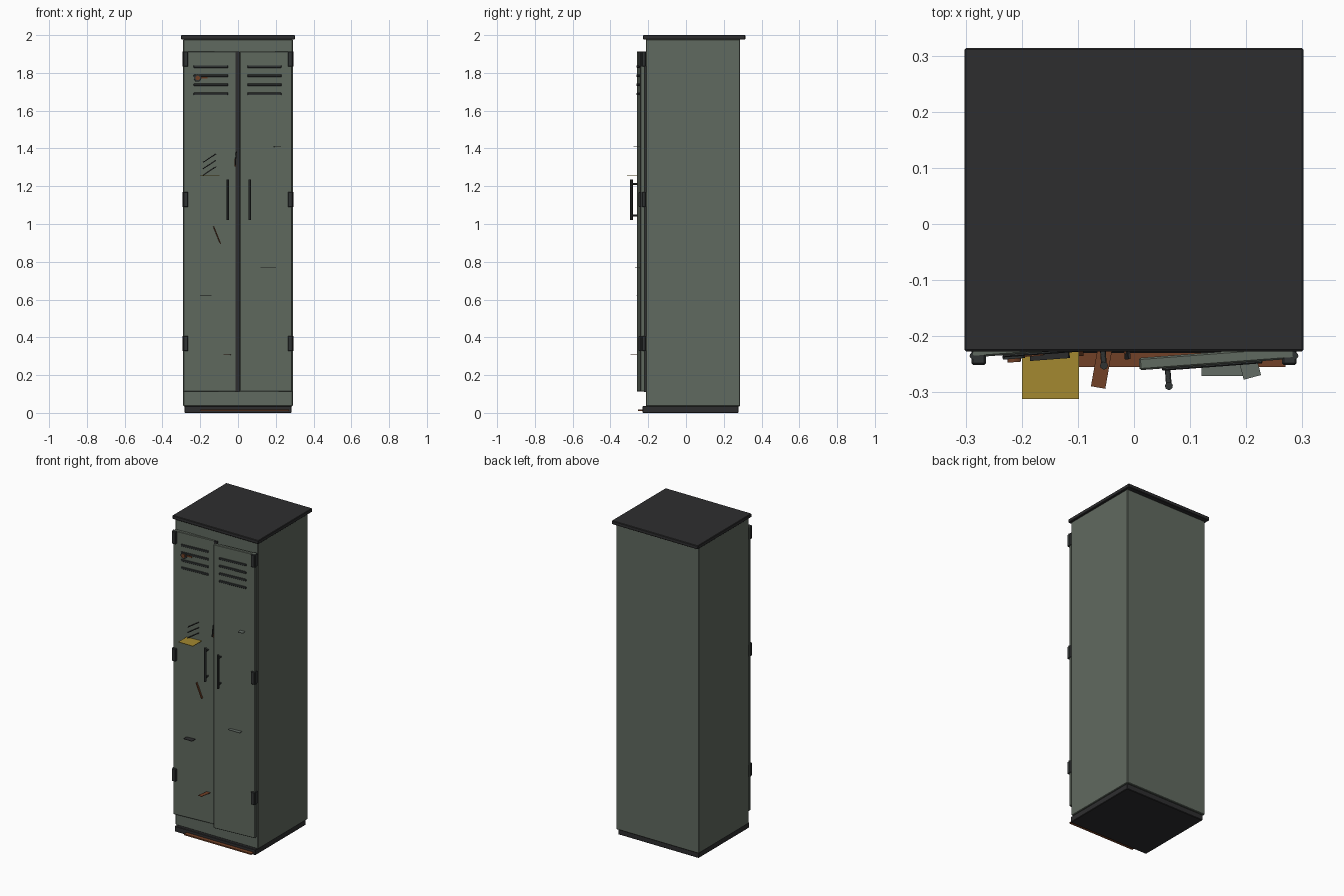
import bpy, math
from mathutils import Matrix, Vector

if "Cube" in bpy.data.objects:
    bpy.data.objects.remove(bpy.data.objects["Cube"])


def material(name, rgb):
    m = bpy.data.materials.new(name)
    m.diffuse_color = (*rgb, 1)
    m.use_nodes = True
    m.node_tree.nodes["Principled BSDF"].inputs["Base Color"].default_value = m.diffuse_color
    return m


GREEN = material("grey green paint", (0.118, 0.142, 0.115))
CHIP = material("worn pale paint", (0.125, 0.15, 0.13))
BLACK = material("black metal", (0.027, 0.027, 0.028))
IRON = material("dark iron", (0.03, 0.034, 0.034))
RUST = material("rust", (0.165, 0.052, 0.02))
YELLOW = material("yellow tag", (0.37, 0.25, 0.03))

ANGLE = math.atan(0.075)   # both doors hang slightly crooked
WORLD = Matrix.Identity(4)


def box(name, lo, hi, mat, frame=WORLD, bevel=0, spin=None):
    """Box between two corners in a frame, optionally spun (axis, degrees) about its centre."""
    lo, hi = Vector(lo), Vector(hi)
    bpy.ops.mesh.primitive_cube_add(size=1)
    o = bpy.context.object
    o.name = name
    turn = Matrix.Rotation(math.radians(spin[1]), 4, spin[0]) if spin else WORLD
    o.data.transform(Matrix.Diagonal((*(hi - lo), 1)))
    o.matrix_world = frame @ Matrix.Translation((lo + hi) / 2) @ turn
    o.data.materials.append(mat)
    if bevel:
        b = o.modifiers.new("bevel", 'BEVEL')
        b.width = bevel
        b.segments = 1
    return o


def rod(name, a, b, radius, mat, frame=WORLD, sides=12):
    """Cylinder from a to b in a frame."""
    a, b = Vector(a), Vector(b)
    bpy.ops.mesh.primitive_cylinder_add(radius=radius, depth=(b - a).length, vertices=sides)
    o = bpy.context.object
    o.name = name
    turn = (b - a).to_track_quat('Z', 'Y').to_matrix().to_4x4()
    o.matrix_world = frame @ Matrix.Translation((a + b) / 2) @ turn
    o.data.materials.append(mat)
    bpy.ops.object.shade_smooth_by_angle()
    return o


# Cabinet shell
box("cabinet_body", (-0.29, -0.213, 0.035), (0.29, 0.287, 1.978), GREEN, bevel=0.003)
box("roof_slab", (-0.302, -0.227, 1.977), (0.302, 0.314, 2.0), BLACK, bevel=0.003)
box("base_plinth", (-0.283, -0.23, 0.0), (0.283, 0.277, 0.036), BLACK, bevel=0.003)
box("base_rust", (-0.2, -0.255, 0.009), (0.27, -0.229, 0.017), RUST)
box("centre_gap", (-0.013, -0.222, 0.11), (0.008, -0.212, 1.913), BLACK)

# Doors: frame origin is the front face at x = 0, local -y points outward
doors = {
    "left": (-0.29, -0.01, -0.238 + 0.075 * 0.29, -0.056),
    "right": (0.01, 0.287, -0.24 - 0.075 * 0.285, 0.06),
}
frames = {}
for side, (x0, x1, y, hx) in doors.items():
    f = Matrix.Translation((0, y, 0)) @ Matrix.Rotation(ANGLE, 4, 'Z')
    frames[side] = f
    s = -1 if side == "left" else 1
    box(side + "_door", (x0, 0, 0.112), (x1, 0.022, 1.913), GREEN, f, bevel=0.003)

    # Vent slats
    vx = (-0.235, -0.053) if s < 0 else (0.05, 0.23)
    for i in range(4):
        z = 1.833 - i * 0.048
        box(f"{side}_vent_{i + 1}", (vx[0], -0.004, z - 0.007), (vx[1], 0.004, z + 0.007),
            IRON, f, bevel=0.002)

    # Bar handle with two standoffs
    rod(side + "_handle", (hx, -0.032, 1.022), (hx, -0.032, 1.235), 0.007, IRON, f)
    for j, z in enumerate((1.045, 1.212)):
        rod(f"{side}_handle_post_{j + 1}", (hx, -0.032, z), (hx, 0.004, z), 0.005, IRON, f)

    # Hinges on the outer edge
    for j, z in enumerate((1.873, 1.13, 0.367)):
        box(f"{side}_hinge_{j + 1}", (s * 0.277 - 0.013, -0.251, z - 0.04),
            (s * 0.277 + 0.013, -0.213, z + 0.04), IRON, bevel=0.003)
        rod(f"{side}_hinge_pin_{j + 1}", (s * 0.287, -0.235, z - 0.04),
            (s * 0.287, -0.235, z + 0.04), 0.006, IRON)

L = frames["left"]

# Round lock with rusty core and smear
rod("lock_ring", (-0.215, -0.008, 1.773), (-0.215, 0.004, 1.773), 0.02, IRON, L, 16)
rod("lock_core", (-0.215, -0.014, 1.773), (-0.215, 0, 1.773), 0.012, RUST, L, 12)
box("lock_smear", (-0.2, -0.006, 1.77), (-0.162, 0.002, 1.777), RUST, L)

# Thin paper tag and paint flakes standing out from the doors
box("yellow_tag", (-0.2, -0.312, 1.254), (-0.098, -0.222, 1.257), YELLOW)
box("pale_flake_low", (0.12, -0.271, 0.768), (0.2, -0.235, 0.771), CHIP)
box("pale_flake_high", (0.19, -0.274, 1.407), (0.222, -0.235, 1.41), CHIP, spin=('Z', 15))
box("dark_flake", (-0.2, -0.262, 0.621), (-0.14, -0.222, 0.624), BLACK)
box("rust_flake", (-0.07, -0.292, 0.306), (-0.044, -0.212, 0.309), RUST, spin=('Z', -10))

# Scratches on the left door
for i in range(3):
    z = 1.349 - i * 0.034
    box(f"scratch_{i + 1}", (-0.192, -0.014, z - 0.002), (-0.11, 0.002, z + 0.002),
        BLACK, L, spin=('Y', -33))
box("rust_scratch", (-0.114, -0.012, 0.892), (-0.109, 0.002, 0.99), RUST, L, spin=('Y', -22))
box("edge_scratch", (-0.015, -0.024, 1.31), (-0.011, 0.002, 1.385), BLACK, L, spin=('Y', 5))
box("edge_rust", (-0.019, -0.014, 1.305), (-0.012, 0.002, 1.345), RUST, L)
